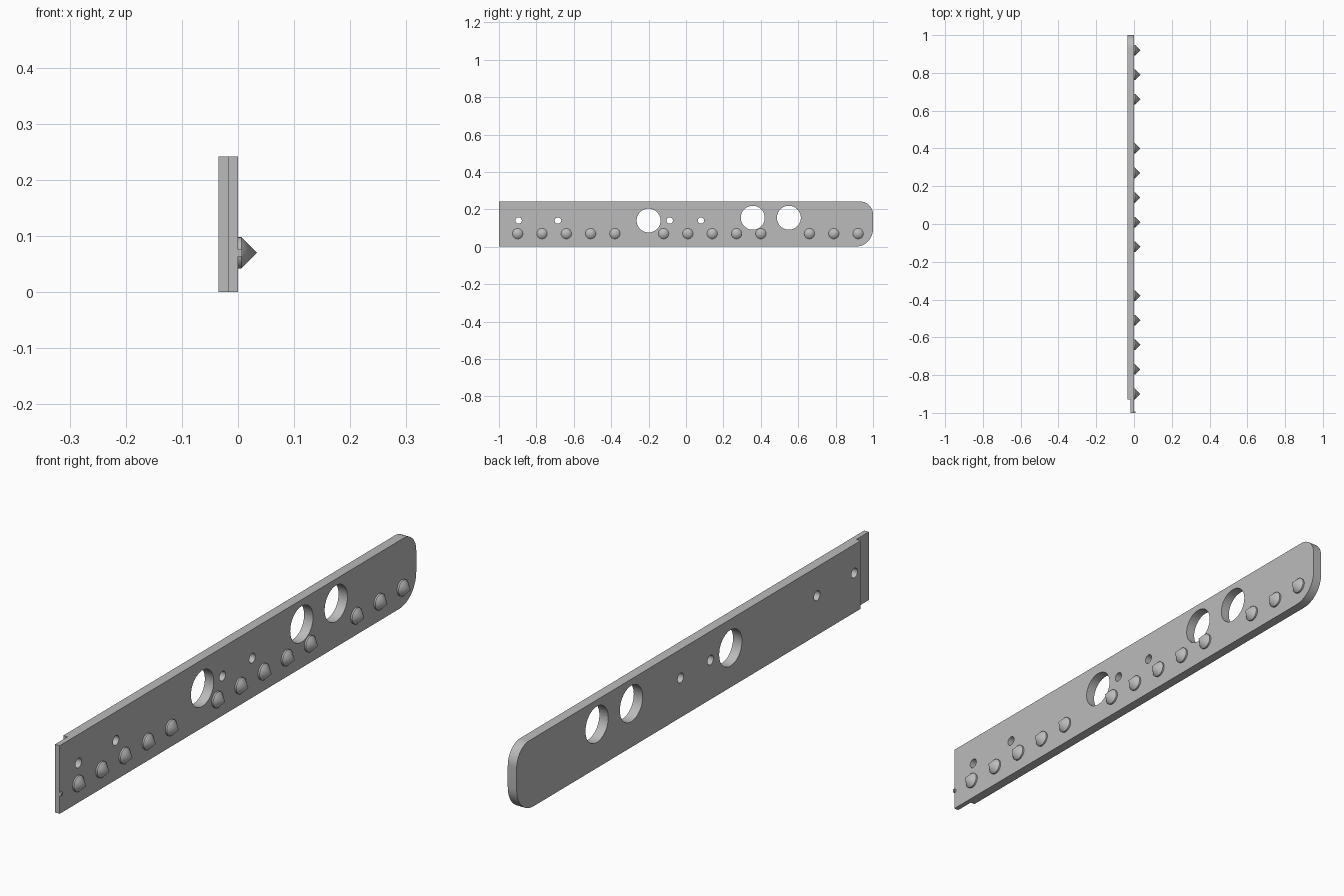
import bpy, bmesh, math
from mathutils import Matrix, Vector

if "Cube" in bpy.data.objects:
    bpy.data.objects.remove(bpy.data.objects["Cube"])

grey = bpy.data.materials.new("grey")
grey.diffuse_color = (0.5, 0.5, 0.5, 1)
grey.use_nodes = True
grey.node_tree.nodes["Principled BSDF"].inputs["Base Color"].default_value = grey.diffuse_color

HEIGHT, BACK = 0.242, -0.035
ALONG_X = Matrix.Rotation(math.pi / 2, 4, 'Y')


def make(name, bm):
    bmesh.ops.recalc_face_normals(bm, faces=bm.faces)
    mesh = bpy.data.meshes.new(name)
    bm.to_mesh(mesh)
    bm.free()
    mesh.materials.append(grey)
    obj = bpy.data.objects.new(name, mesh)
    bpy.context.collection.objects.link(obj)
    return obj


def smooth(obj):
    bpy.ops.object.select_all(action='DESELECT')
    obj.select_set(True)
    bpy.context.view_layer.objects.active = obj
    bpy.ops.object.shade_smooth_by_angle(angle=math.radians(30))


def add_box(bm, lo, hi):
    lo, hi = Vector(lo), Vector(hi)
    bmesh.ops.create_cube(bm, size=1, matrix=Matrix.Translation((lo + hi) / 2)
                          @ Matrix.Diagonal((*(hi - lo), 1)))


def arc(cy, cz, r, start, end, n=12):
    return [(cy + r * math.cos(a), cz + r * math.sin(a))
            for a in (math.radians(start + (end - start) * i / n) for i in range(n + 1))]


# Long plate with a rounded far end
outline = [(-1, HEIGHT), (-1, 0)]
outline += arc(0.905, 0.095, 0.095, -90, 0)
outline += arc(0.93, HEIGHT - 0.07, 0.07, 0, 90)
bm = bmesh.new()
face = bm.faces.new([bm.verts.new((BACK, y, z)) for y, z in outline])
ext = bmesh.ops.extrude_face_region(bm, geom=[face])
bmesh.ops.translate(bm, vec=(-BACK, 0, 0),
                    verts=[v for v in ext["geom"] if isinstance(v, bmesh.types.BMVert)])
plate = make("plate", bm)

# Through holes and the half-thickness step at the near end
bm = bmesh.new()
holes = [(-0.2, 0.14, 0.064), (0.357, 0.155, 0.064), (0.55, 0.155, 0.064)]
holes += [(y, 0.14, 0.017) for y in (-0.895, -0.685, -0.087, 0.08)]
for y, z, r in holes:
    bmesh.ops.create_cone(bm, cap_ends=True, segments=40, radius1=r, radius2=r, depth=0.2,
                          matrix=Matrix.Translation((0, y, z)) @ ALONG_X)
add_box(bm, (-0.1, -1.1, -0.1), (-0.018, -0.93, 0.4))
cutter = make("hole_cutter", bm)
cut = plate.modifiers.new("holes", 'BOOLEAN')
cut.operation, cut.solver, cut.object = 'DIFFERENCE', 'EXACT', cutter
bpy.context.view_layer.objects.active = plate
bpy.ops.object.modifier_apply(modifier=cut.name)
bpy.data.objects.remove(cutter)
smooth(plate)

# Pointed studs: a short round base with a cone on top
bm = bmesh.new()
R, BASE, TIP = 0.028, 0.006, 0.034
SIDES = 32
for i in (0, 1, 2, 3, 4, 6, 7, 8, 9, 10, 12, 13, 14):
    y = -0.9 + i * 0.13
    rings = [[bm.verts.new((x, y + R * math.cos(a), 0.07 + R * math.sin(a)))
              for a in (2 * math.pi * k / SIDES for k in range(SIDES))] for x in (0, BASE)]
    tip = bm.verts.new((TIP, y, 0.07))
    bm.faces.new(rings[0])
    for k in range(SIDES):
        n = (k + 1) % SIDES
        bm.faces.new((rings[0][k], rings[0][n], rings[1][n], rings[1][k]))
        bm.faces.new((rings[1][k], rings[1][n], tip))
smooth(make("studs", bm))

# Tiny tab on the near edge
bm = bmesh.new()
add_box(bm, (-0.002, -1, 0.064), (0.007, -0.992, 0.076))
make("edge_tab", bm)
